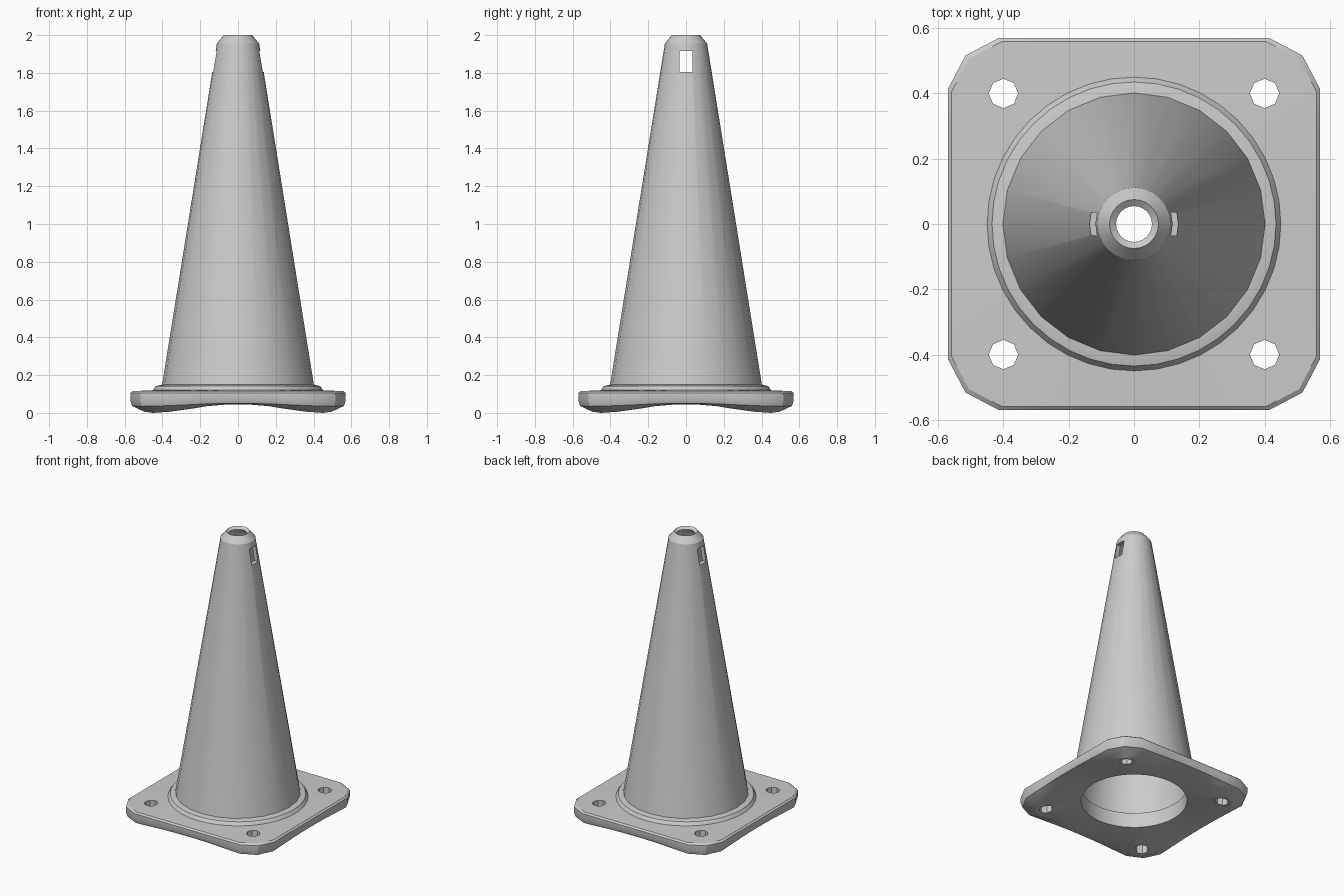
import bpy, bmesh, math

cube = bpy.data.objects.get("Cube")
if cube:
    bpy.data.objects.remove(cube, do_unlink=True)

grey = bpy.data.materials.new("light_grey")
grey.use_nodes = True
GREY = (0.6, 0.6, 0.6, 1)
grey.diffuse_color = GREY
grey.node_tree.nodes["Principled BSDF"].inputs["Base Color"].default_value = GREY


def ring_solid(name, rings, segments):
    """Closed tube of revolution; each ring is a function angle -> (radius, z)."""
    bm = bmesh.new()
    loops = []
    for ring in rings:
        loop = []
        for i in range(segments):
            a = math.tau * i / segments
            r, z = ring(a)
            loop.append(bm.verts.new((r * math.cos(a), r * math.sin(a), z)))
        loops.append(loop)
    for k, low in enumerate(loops):
        high = loops[(k + 1) % len(loops)]
        for i in range(segments):
            j = (i + 1) % segments
            bm.faces.new((low[i], low[j], high[j], high[i]))
    bmesh.ops.recalc_face_normals(bm, faces=bm.faces)
    mesh = bpy.data.meshes.new(name)
    bm.to_mesh(mesh)
    bm.free()
    mesh.materials.append(grey)
    obj = bpy.data.objects.new(name, mesh)
    bpy.context.collection.objects.link(obj)
    return obj


def circle(r, z):
    return lambda a: (r, z)


def square(size, z, drop=0.0):
    """Square outline with rounded corners, sagging towards the corners."""
    def ring(a):
        reach = min(0.57 / max(abs(math.cos(a)), abs(math.sin(a))), 0.73)
        return reach * size, z - drop * abs(math.sin(2 * a)) ** 3
    return ring


def activate(obj):
    bpy.ops.object.select_all(action='DESELECT')
    obj.select_set(True)
    bpy.context.view_layer.objects.active = obj


def cut(obj, cutter):
    cutter.hide_render = True
    mod = obj.modifiers.new("hole", 'BOOLEAN')
    mod.operation = 'DIFFERENCE'
    mod.solver = 'EXACT'
    mod.object = cutter
    activate(obj)
    bpy.ops.object.modifier_apply(modifier=mod.name)
    bpy.data.objects.remove(cutter, do_unlink=True)


# Square foot with raised collar and round opening
base = ring_solid("base_plate", [
    circle(0.34, 0.045), square(0.87, 0.045, 0.045), square(0.985, 0.05, 0.015),
    square(1, 0.065), square(1, 0.105), square(0.98, 0.115),
    circle(0.45, 0.12), circle(0.435, 0.142), circle(0.40, 0.15),
    circle(0.34, 0.15)], 40)

# Hollow tapering body with an open, bevelled tip
body = ring_solid("cone_body", [
    circle(0.36, 0.1), circle(0.41, 0.1), circle(0.40, 0.16),
    circle(0.112, 1.955), circle(0.075, 2.0), circle(0.055, 1.985),
    circle(0.09, 1.93), circle(0.36, 0.16)], 24)

# Bolt holes in the four corners
for x in (-0.4, 0.4):
    for y in (-0.4, 0.4):
        bpy.ops.mesh.primitive_cylinder_add(vertices=8, radius=0.045, depth=0.5,
                                            location=(x, y, 0.1))
        cut(base, bpy.context.object)

# Slot through both sides near the tip
bpy.ops.mesh.primitive_cube_add(size=1, location=(0, 0, 1.86))
slot = bpy.context.object
slot.scale = (0.6, 0.07, 0.11)
cut(body, slot)

for obj in (base, body):
    activate(obj)
    bpy.ops.object.shade_smooth_by_angle(angle=math.radians(30))
